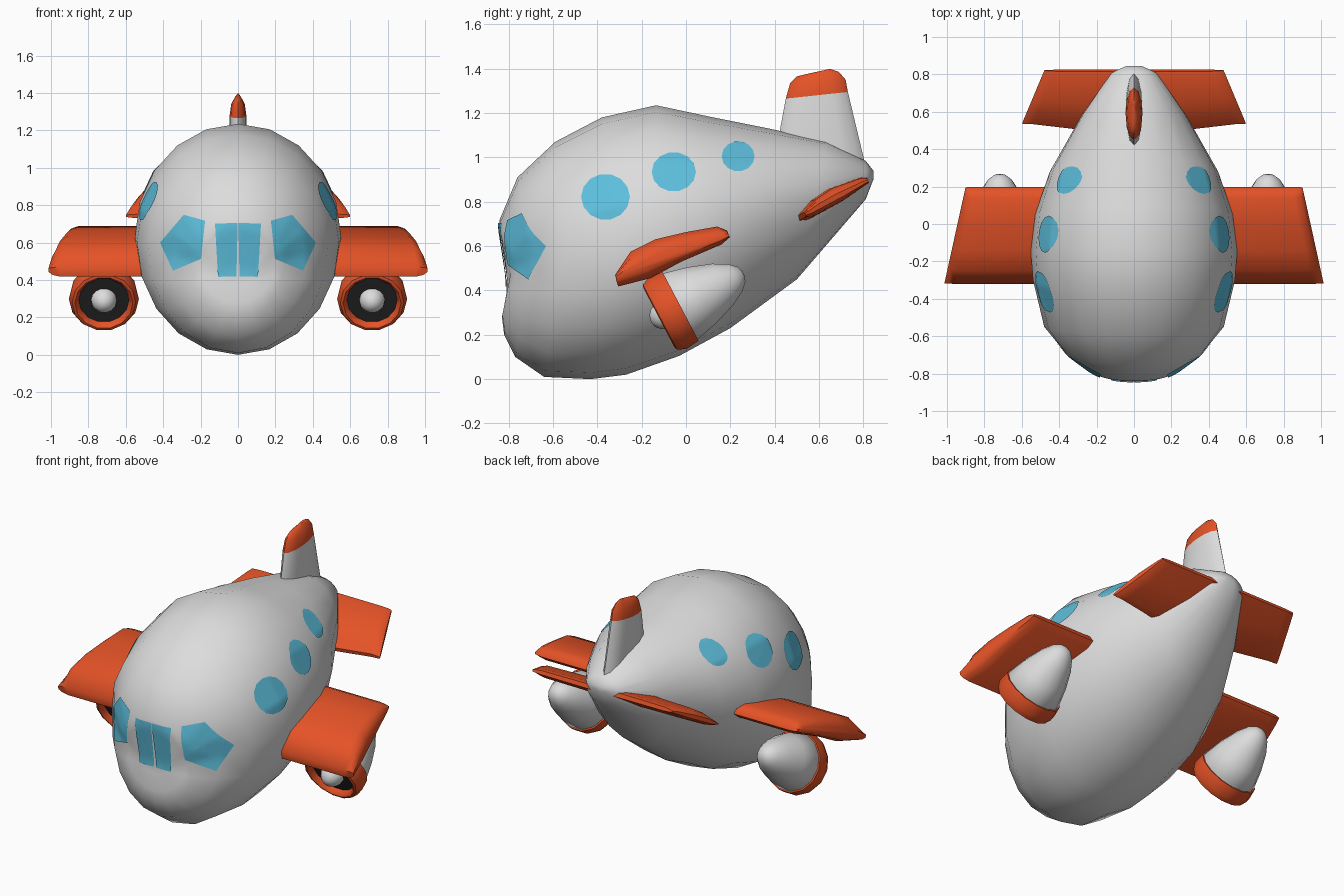
import bpy, bmesh, math
from mathutils import Vector
from mathutils.bvhtree import BVHTree

if "Cube" in bpy.data.objects:
    bpy.data.objects.remove(bpy.data.objects["Cube"])


def mat(name, rgb):
    m = bpy.data.materials.new(name)
    m.diffuse_color = (*rgb, 1)
    m.use_nodes = True
    m.node_tree.nodes["Principled BSDF"].inputs["Base Color"].default_value = m.diffuse_color
    return m


WHITE = mat("light grey", (0.72, 0.72, 0.72))
ORANGE = mat("orange", (0.78, 0.085, 0.02))
BLUE = mat("window blue", (0.11, 0.52, 0.72))
DARK = mat("dark grey", (0.02, 0.02, 0.022))


def finish(name, bm, mats, angle=45):
    me = bpy.data.meshes.new(name)
    bm.to_mesh(me)
    for m in mats:
        me.materials.append(m)
    for p in me.polygons:
        p.use_smooth = True
    me.set_sharp_from_angle(angle=math.radians(angle))
    ob = bpy.data.objects.new(name, me)
    bpy.context.collection.objects.link(ob)
    return ob


def loft(rings, caps=True):
    """Skin closed rings of equal size."""
    bm = bmesh.new()
    vs = [[bm.verts.new(p) for p in r] for r in rings]
    n = len(vs[0])
    for a, b in zip(vs, vs[1:]):
        for i in range(n):
            j = (i + 1) % n
            bm.faces.new((a[i], a[j], b[j], b[i]))
    if caps:
        bm.faces.new(vs[0])
        bm.faces.new(vs[-1])
    bmesh.ops.remove_doubles(bm, verts=bm.verts, dist=0.0005)
    bmesh.ops.recalc_face_normals(bm, faces=bm.faces)
    return bm


def lathe(name, prof, material, side, closed=False, n=14):
    """Turn (along, radius) points about the tilted engine axis."""
    if closed:
        prof = prof + prof[:1]
    rings = [[(r * math.cos(2 * math.pi * i / n), y, r * math.sin(2 * math.pi * i / n))
              for i in range(n)] for y, r in prof]
    ob = finish(name, loft(rings, not closed), [material])
    ob.location = (side * 0.717, -0.122, 0.277)
    ob.rotation_euler.x = math.radians(27.7)
    return ob


# Fuselage: each station is top (y,z), bottom (y,z), side (x,y,z)
STATIONS = [
    ((-.808, .46), (-.810, .38), (.08, -.805, .42)),
    ((-.842, .68), (-.830, .28), (.20, -.79, .48)),
    ((-.840, .72), (-.820, .20), (.25, -.765, .50)),
    ((-.76, .91), (-.77, .10), (.37, -.68, .54)),
    ((-.59, 1.07), (-.64, .01), (.48, -.55, .57)),
    ((-.38, 1.18), (-.43, .0), (.54, -.30, .60)),
    ((-.135, 1.235), (-.27, .02), (.552, -.15, .63)),
    ((.10, 1.185), (-.03, .105), (.53, .05, .66)),
    ((.35, 1.135), (.20, .23), (.45, .28, .72)),
    ((.63, 1.075), (.50, .45), (.28, .58, .80)),
    ((.81, .985), (.81, .81), (.12, .81, .90)),
    ((.845, .94), (.845, .90), (.04, .845, .92)),
]
N = 20
rings = []
for top, bot, (w, sy, sz) in STATIONS:
    ring = []
    for i in range(N):
        a = 2 * math.pi * i / N
        c = math.cos(a)
        ey, ez = top if c > 0 else bot
        ring.append((w * math.sin(a), sy + (ey - sy) * abs(c), sz + (ez - sz) * abs(c)))
    rings.append(ring)
body = loft(rings)
bmesh.ops.triangulate(body, faces=body.faces)
tree = BVHTree.FromBMesh(body)
finish("fuselage", body, [WHITE], 60)


# Windows: outlines draped on the fuselage along a direction
def window(name, outline, direction, place):
    d = Vector(direction)
    pts = []
    for (a, b), (c, e) in zip(outline, outline[1:] + outline[:1]):
        k = 2 if len(outline) > 8 else 6
        pts += [(a + (c - a) * t / k, b + (e - b) * t / k) for t in range(k)]
    cu = sum(p[0] for p in pts) / len(pts)
    cv = sum(p[1] for p in pts) / len(pts)
    bm = bmesh.new()

    def drop(u, v):
        hit = tree.ray_cast(place(u, v) - d * 3, d)[0]
        return bm.verts.new(hit - d * 0.006)

    mid = drop(cu, cv)
    prev = None
    for s in range(1, 7):
        cur = [drop(cu + (u - cu) * s / 6, cv + (v - cv) * s / 6) for u, v in pts]
        for i in range(len(cur)):
            j = (i + 1) % len(cur)
            f = (prev[i], prev[j], cur[j], cur[i]) if prev else (mid, cur[j], cur[i])
            bm.faces.new(f)
        prev = cur
    bm.normal_update()
    for f in bm.faces:
        if f.normal.dot(d) > 0:
            f.normal_flip()
    finish(name, bm, [BLUE], 60)


SIDE_PANE = [(.176, .717), (.29, .749), (.417, .60), (.348, .45), (.198, .513)]
MID_PANE = [(.002, .705), (.123, .702), (.107, .417), (.008, .42)]

for s, tag in ((1, "right"), (-1, "left")):
    for nm, pane in (("side_windshield_", SIDE_PANE), ("centre_windshield_", MID_PANE)):
        window(nm + tag, [(s * u, v) for u, v in pane], (0, 1, 0),
               lambda u, v: Vector((u, 0, v)))
    for k, (y, z, ry, rz) in enumerate([(-.363, .822, .11, .104), (-.055, .935, .1, .089),
                                        (.235, 1.005, .074, .068)]):
        oval = [(y + ry * math.cos(i * math.pi / 7), z + rz * math.sin(i * math.pi / 7))
                for i in range(14)]
        window(f"cabin_window_{k + 1}_{tag}", oval, (-s, 0, 0),
               lambda u, v: Vector((0, u, v)))


# Wings and tailplanes: a (y,z) section run out to a slanted, rounded tip
def wing(name, prof, side, root, tip, taper, le, te):
    chord = Vector(te) - Vector(le)
    rings = []
    for back, thick, sc in ((None, 1, 1), (.06, 1, taper), (.02, .75, taper), (0, .35, taper)):
        ring = []
        for p in prof:
            q = Vector(te) + (Vector(p) - Vector(te)) * sc
            foot = Vector(le) + chord * ((q - Vector(le)).dot(chord) / chord.length_squared)
            q = foot + (q - foot) * thick
            x = root if back is None else tip(q.x) - back
            ring.append((side * x, q.x, q.y))
        rings.append(ring)
    finish(name, loft(rings), [ORANGE], 50)


WING = [(-.305, .418), (-.32, .47), (-.25, .575), (-.14, .63), (.0, .663), (.14, .688),
        (.185, .67), (.198, .64), (.16, .607), (-.02, .53), (-.16, .455)]
TAIL = [(.485, .70), (.478, .725), (.54, .795), (.63, .855), (.78, .908), (.815, .91),
        (.825, .885), (.695, .795), (.53, .705)]
for s, tag in ((1, "right"), (-1, "left")):
    wing("wing_" + tag, WING, s, .35, lambda y: .90 + (.2 - y) * .22, 1, (-.31, .46), (.2, .65))
    wing("tailplane_" + tag, TAIL, s, .06 if s else 0, lambda y: .48 + (.82 - y) * .42, .84,
         (.475, .71), (.825, .895))

    # Engines
    lathe("engine_cowl_" + tag, [(.05, .13), (.01, .142), (0, .155), (.005, .17), (.045, .187),
                                 (.11, .18), (.11, .13)], ORANGE, s, closed=True)
    lathe("engine_cone_" + tag, [(.10, .165), (.112, .172), (.22, .145), (.325, .107),
                                 (.39, .07), (.42, .04), (.43, .012)], WHITE, s)
    lathe("engine_fan_" + tag, [(.035, .138), (.06, .138)], DARK, s)
    lathe("engine_spinner_" + tag, [(-.04, .008), (-.034, .03), (-.015, .052), (.015, .067),
                                    (.05, .07)], WHITE, s)

# Tail fin: lens-shaped rings, orange above the second ring
FIN = [(.41, 1.05, .815, .94, .045), (.45, 1.265, .73, 1.295, .045),
       (.47, 1.335, .72, 1.35, .036), (.50, 1.365, .69, 1.385, .018),
       (.54, 1.375, .65, 1.399, .006)]
rings = []
for y0, z0, y1, z1, w in FIN:
    ring = []
    for i in range(12):
        t = (1 - math.cos(2 * math.pi * i / 12)) / 2
        ring.append((w * math.sin(2 * math.pi * i / 12), y0 + (y1 - y0) * t, z0 + (z1 - z0) * t))
    rings.append(ring)
fin = loft(rings)
for f in fin.faces:
    f.material_index = 1 if f.calc_center_median().z > 1.25 else 0
finish("tail_fin", fin, [WHITE, ORANGE], 50)
